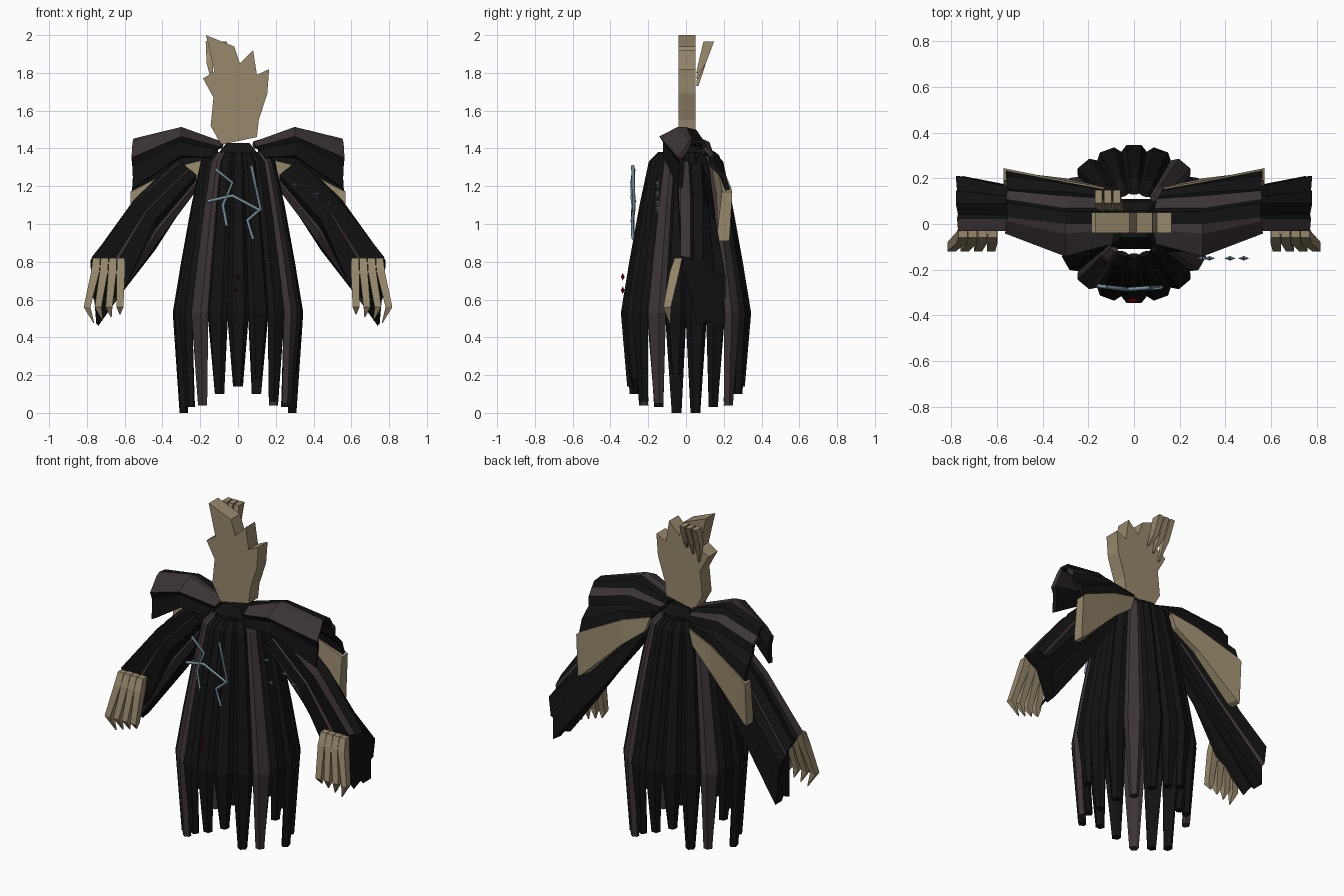
import bpy, bmesh, math, random
from mathutils import Vector

if "Cube" in bpy.data.objects:
    bpy.data.objects.remove(bpy.data.objects["Cube"])

random.seed(4)


def mat(name, r, g, b):
    m = bpy.data.materials.new(name)
    m.diffuse_color = (r, g, b, 1)
    m.use_nodes = True
    m.node_tree.nodes["Principled BSDF"].inputs["Base Color"].default_value = m.diffuse_color
    return m


BLACK = mat("black_cloth", .006, .006, .006)
PLUM = mat("plum_cloth", .045, .034, .038)
BONE = mat("bone", .31, .25, .15)
GLOW = mat("pale_blue", .17, .27, .32)
RED = mat("red", .3, .0, .01)


def make(name, verts, faces, mats, idx=None, thick=0, offset=0):
    me = bpy.data.meshes.new(name)
    me.from_pydata([tuple(v) for v in verts], [], faces)
    for m in mats:
        me.materials.append(m)
    if idx:
        for p, i in zip(me.polygons, idx):
            p.material_index = i
    bm = bmesh.new()
    bm.from_mesh(me)
    bmesh.ops.recalc_face_normals(bm, faces=bm.faces)
    bm.to_mesh(me)
    bm.free()
    ob = bpy.data.objects.new(name, me)
    bpy.context.collection.objects.link(ob)
    if thick:
        s = ob.modifiers.new("thickness", 'SOLIDIFY')
        s.thickness, s.offset = thick, offset
    return ob


def loft(name, rings, mats, idx_of=None, closed=True, caps=True, thick=0):
    n = len(rings[0])
    verts = [v for r in rings for v in r]
    faces, idx = [], []
    for a in range(len(rings) - 1):
        for k in range(n if closed else n - 1):
            j = (k + 1) % n
            faces.append((a * n + k, a * n + j, a * n + n + j, a * n + n + k))
            idx.append(idx_of(k) if idx_of else 0)
    if closed and caps:
        faces += [tuple(range(n)), tuple(range(len(verts) - n, len(verts)))]
        idx += [0, 0]
    return make(name, verts, faces, mats, idx, thick)


def rod(name, pts, sizes, m):
    """Square-section bar through points; sizes are half widths in x and y."""
    rings = []
    for (x, y, z), (w, d) in zip(pts, sizes):
        rings.append([(x - w, y - d, z), (x + w, y - d, z), (x + w, y + d, z), (x - w, y + d, z)])
    return loft(name, rings, [m])


# Pleated robe with ragged hem
N = 18
profile = [(1.38, .15), (1.33, .20), (1.1, .25), (.8, .305), (.53, .35)]
hems = [0.0, .04, .14, .06, .2, .03, .1, .18, .05] * 2
for i in range(N):
    a0 = 2 * math.pi * (i + .5) / N
    half = math.pi / N
    hem = hems[(i * 5) % N]
    rings = []
    for z, r in profile + [(hem, .315)]:
        k = .5 if z == hem else 1
        rings.append([(q * r * math.cos(a0 + t * half * k), q * r * math.sin(a0 + t * half * k), z)
                      for t, q in ((-1.05, .91), (-.55, .99), (.55, .99), (1.05, .91), (.5, .86), (-.5, .86))])
    lone = i in (2, 7, 11, 16)
    loft("robe_pleat", rings, [PLUM if lone else BLACK])

# Neck under the mask
rod("neck", [(0, 0, 1.2), (0, 0, 1.38), (0, 0, 1.43)], [(.12, .11), (.1, .1), (.06, .06)], BLACK)

# Flat jagged mask head
outline = [(-.09, 1.42), (.1, 1.46), (.11, 1.55), (.155, 1.69), (.165, 1.82), (.1, 1.79), (.08, 1.92),
           (.01, 1.85), (-.02, 1.94), (-.17, 2.0), (-.125, 1.81), (-.185, 1.77), (-.13, 1.67), (-.145, 1.52)]
n = len(outline)
make("head_plate", [(x, y, z) for y in (-.04, .05) for x, z in outline],
     [tuple(range(n)), tuple(range(n, 2 * n))] +
     [(k, (k + 1) % n, n + (k + 1) % n, n + k) for k in range(n)], [BONE])

# Slanted crest spikes behind the head
for x, z in ((-.15, 1.73), (-.11, 1.77), (-.07, 1.8)):
    rod("crest_spike", [(x + .02, .06, z), (x, .085, 1.85), (x - .005, .12, 1.965)],
        [(.004, .006), (.016, .02), (.016, .028)], BONE)

# Shoulder cape rows run front to back; each row is inner, ridge, outer
cape = [[(.14, -.11, 1.35), (.30, -.11, 1.36), (.55, -.03, 1.19)],
        [(.10, -.08, 1.40), (.30, -.13, 1.46), (.56, -.03, 1.35)],
        [(.08, .0, 1.41), (.30, .0, 1.50), (.55, .03, 1.44)],
        [(.09, .06, 1.41), (.30, .06, 1.45), (.56, .10, 1.40)],
        [(.11, .11, 1.37), (.30, .13, 1.38), (.55, .14, 1.31)],
        [(.13, .14, 1.35), (.30, .17, 1.31), (.56, .22, 1.18)]]
# Sleeve rings from shoulder to hem
sleeve = [[(.30, -.04, 1.33), (.34, .08, 1.33), (.28, .11, 1.27), (.22, .1, 1.2), (.21, .0, 1.19), (.22, -.05, 1.26)],
          [(.53, -.03, 1.13), (.55, .09, 1.13), (.53, .16, 1.0), (.44, .15, .86), (.42, .03, .91), (.44, -.04, 1.02)],
          [(.77, -.03, .83), (.78, .09, .81), (.78, .21, .72), (.75, .21, .47), (.74, .06, .46), (.59, .0, .68)]]


def folded(ring):
    c = sum((Vector(p) for p in ring), Vector()) / len(ring)
    out = []
    for k, p in enumerate(ring):
        p, q = Vector(p), Vector(ring[(k + 1) % len(ring)])
        out += [p, p.lerp(q, .45), p.lerp(q, .55).lerp(c, .12)]
    return out


for s in (-1, 1):
    side = "left" if s < 0 else "right"
    flip = lambda pts: [(s * p[0], p[1], p[2]) for p in pts]
    # Fold steps between cape rows
    rows = []
    for a, b in zip(cape, cape[1:]):
        rows.append(flip(a))
        rows.append(flip([Vector(p).lerp(Vector(q), .6) + Vector((0, .012, .018)) for p, q in zip(a, b)]))
    rows.append(flip(cape[-1]))
    verts = [p for r in rows for p in r]
    faces = [(3 * r + c, 3 * r + c + 1, 3 * r + c + 4, 3 * r + c + 3) for r in range(len(rows) - 1) for c in (0, 1)]
    make(side + "_shoulder_cape", verts, faces, [BLACK, PLUM],
         [1 if (f // 2) in (2, 3, 6) else 0 for f in range(len(faces))], .025)

    # Bone band along the rear edge of the cape
    band = [[(.13, .14, 1.36), (.13, .16, 1.36), (.16, .17, 1.27), (.16, .14, 1.27)],
            [(.30, .16, 1.31), (.30, .19, 1.31), (.30, .20, 1.16), (.30, .16, 1.16)],
            [(.53, .19, 1.19), (.55, .24, 1.19), (.55, .23, .92), (.53, .17, .92)],
            [(.57, .19, 1.17), (.57, .245, 1.17), (.57, .23, .91), (.57, .16, .91)]]
    loft(side + "_cape_band", [flip(r) for r in band], [BONE])

    # Wide pleated sleeve
    loft(side + "_sleeve", [flip(folded(r)) for r in sleeve], [BLACK, PLUM],
         lambda k: 1 if k in (0, 4, 7, 12, 13, 16) else 0)

    # Clawed fingers
    for i in range(4):
        rod(side + "_finger", flip([(.62 + .043 * i, -.04, .82), (.62 + .045 * i, -.06, .75),
                                    (.625 + .058 * i, -.1, .56), (.625 + .046 * i, -.085, .475 + .015 * (3 - i))]),
            [(.02, .02), (.022, .025), (.018, .02), (.002, .003)], BONE)

# Pale crack lines floating before the chest
cracks = [[(-.12, 1.29), (-.03, 1.22), (-.08, 1.1), (-.06, .99)],
          [(-.16, 1.12), (-.03, 1.15), (.12, 1.07)],
          [(.07, 1.31), (.12, 1.08), (.05, 1.02), (.08, .92)]]
for path in cracks:
    cu = bpy.data.curves.new("chest_crack", 'CURVE')
    cu.dimensions, cu.bevel_depth, cu.bevel_resolution = '3D', .009, 0
    sp = cu.splines.new('POLY')
    sp.points.add(len(path) - 1)
    for p, (x, z) in zip(sp.points, path):
        p.co = (x, -.29 + abs(x) * .12, z, 1)
    cu.materials.append(GLOW)
    bpy.context.collection.objects.link(bpy.data.objects.new("chest_crack", cu))


# Four-pointed stars beside the chest and small red marks on the robe
def star(name, x, y, z, r, m):
    rim = [(x + q * math.sin(k * math.pi / 4), y, z + q * math.cos(k * math.pi / 4))
           for k in range(8) for q in [r if k % 2 == 0 else r * .25]]
    make(name, rim + [(x, y - .01, z), (x, y + .01, z)],
         [(k, (k + 1) % 8, c) for c in (8, 9) for k in range(8)], [m])


for x, z in ((.30, 1.21), (.33, 1.08), (.42, 1.16), (.48, 1.11)):
    star("floating_star", x, -.15, z, .025, GLOW)
for x, z in ((.0, .72), (-.01, .65)):
    star("red_mark", x, -.335, z, .02, RED)
